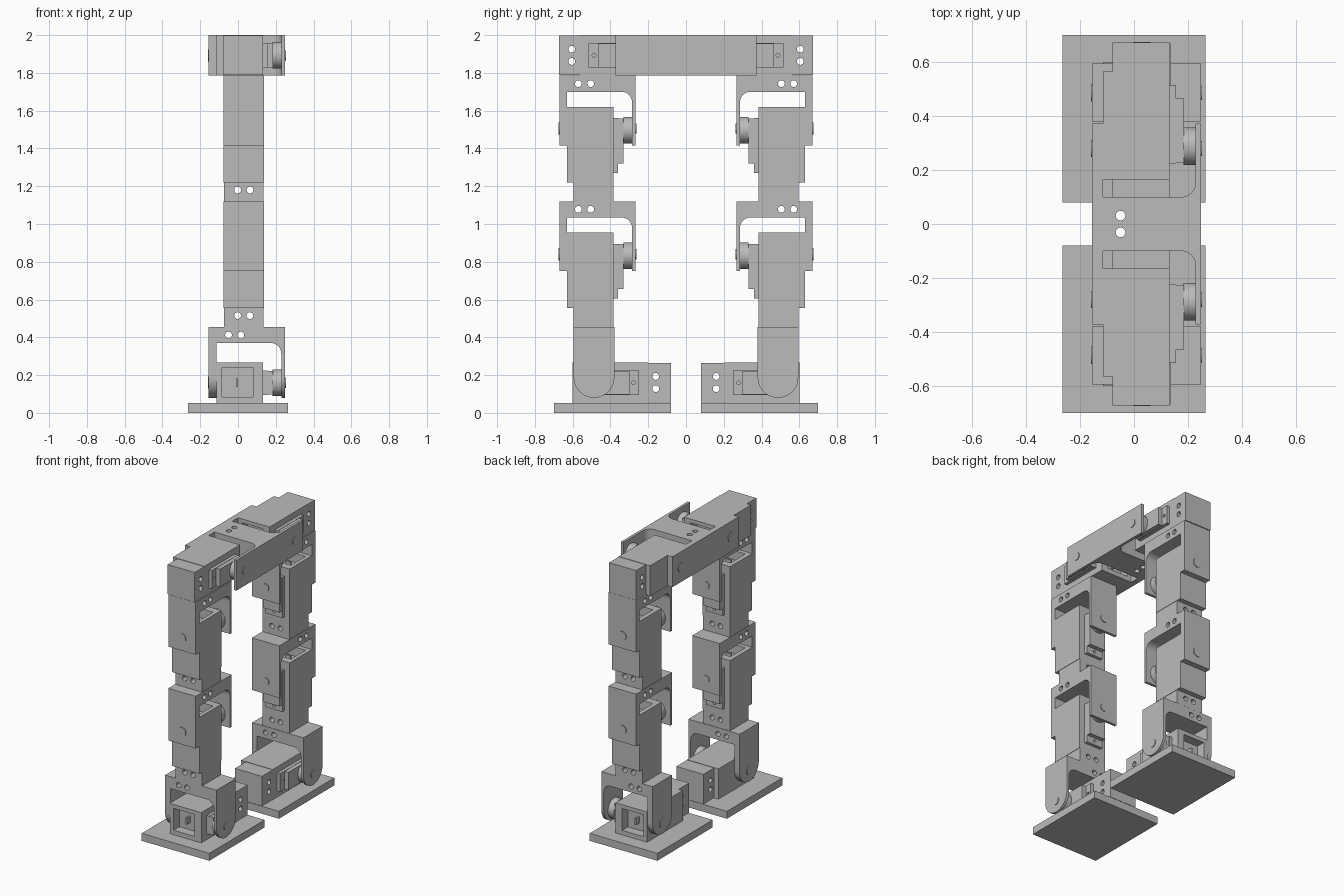
import bpy, bmesh, math
from mathutils import Matrix, Vector

if "Cube" in bpy.data.objects:
    bpy.data.objects.remove(bpy.data.objects["Cube"])

grey = bpy.data.materials.new("plain grey")
grey.diffuse_color = (0.5, 0.5, 0.5, 1)
grey.use_nodes = True
grey.node_tree.nodes["Principled BSDF"].inputs["Base Color"].default_value = grey.diffuse_color

# Local frame for every joint: a = pivot axis, l = along the limb, c = across
def frame(a, l, c, origin):
    m = Matrix((a, l, c)).transposed().to_4x4()
    m.translation = Vector(origin)
    return m

X, Y, Z = Vector((1, 0, 0)), Vector((0, 1, 0)), Vector((0, 0, 1))
HALF = 0.1075


def mesh_from(bm):
    bmesh.ops.recalc_face_normals(bm, faces=bm.faces)
    me = bpy.data.meshes.new("part")
    bm.to_mesh(me)
    bm.free()
    return me


def box(lo, hi):
    bm = bmesh.new()
    bmesh.ops.create_cube(bm, size=1)
    for v in bm.verts:
        v.co = [lo[i] + (v.co[i] + 0.5) * (hi[i] - lo[i]) for i in range(3)]
    return mesh_from(bm)


def prism(profile, c0, c1):
    bm = bmesh.new()
    f = bm.faces.new([bm.verts.new((p[0], p[1], c0)) for p in profile])
    r = bmesh.ops.extrude_face_region(bm, geom=[f])
    for v in r["geom"]:
        if isinstance(v, bmesh.types.BMVert):
            v.co.z = c1
    return mesh_from(bm)


def rod(axis, centre, radius, lo, hi, n=32):
    """Cylinder along local axis 0, 1 or 2; centre holds the other two coordinates."""
    bm = bmesh.new()
    bmesh.ops.create_cone(bm, cap_ends=True, segments=n, radius1=radius, radius2=radius, depth=hi - lo)
    for v in bm.verts:
        p = [v.co.x + centre[0], v.co.y + centre[1]]
        p.insert(axis, v.co.z + (lo + hi) / 2)
        v.co = p
    return mesh_from(bm)


def cut(me, cutters, op='DIFFERENCE'):
    ob = bpy.data.objects.new("work", me)
    bpy.context.collection.objects.link(ob)
    helpers = []
    for c in cutters:
        h = bpy.data.objects.new("cutter", c)
        h.hide_render = True
        bpy.context.collection.objects.link(h)
        m = ob.modifiers.new("cut", 'BOOLEAN')
        m.operation, m.object, m.solver = op, h, 'EXACT'
        helpers.append(h)
    dg = bpy.context.evaluated_depsgraph_get()
    res = bpy.data.meshes.new_from_object(ob.evaluated_get(dg))
    for o in helpers + [ob]:
        bpy.data.objects.remove(o)
    return res


def place(name, me, m, mirror=True):
    """Put a part on the +y side and its mirror image on the -y side."""
    for side in ((1, -1) if mirror else (1,)):
        d = me.copy()
        t = Matrix.Diagonal((1, side, 1, 1)) @ m
        d.transform(t)
        if t.determinant() < 0:
            d.flip_normals()
        d.materials.clear()
        d.materials.append(grey)
        ob = bpy.data.objects.new(name + ("_left" if side > 0 else "_right"), d)
        bpy.context.collection.objects.link(ob)
        bpy.ops.object.select_all(action='DESELECT')
        ob.select_set(True)
        bpy.context.view_layer.objects.active = ob
        bpy.ops.object.shade_smooth_by_angle(angle=math.radians(30))


def servo(name, m, stem_len):
    # casing with a square pocket in its pivot end
    casing = cut(box((0.383, -0.285, -HALF), (0.63, 0.115, HALF)),
                 [box((0.435, 0.05, -0.075), (0.60, 0.2, 0.08))])
    place(name + "_casing", casing, m)
    place(name + "_pocket_peg", box((0.514, 0.045, -0.022), (0.526, 0.09, 0.022)), m)
    # motor steps under the horn
    tab = cut(box((0.36, -0.235, -0.065), (0.39, 0.055, 0.065)),
              [rod(0, (-0.207, 0), 0.01, 0.3, 0.384, 16)])
    place(name + "_mount_tab", tab, m)
    place(name + "_gear_case", box((0.33, -0.185, -0.063), (0.362, 0.053, 0.063)), m)
    place(name + "_horn", rod(0, (-0.008, 0), 0.07, 0.283, 0.332), m)
    # drilled stem at the far end
    stem = cut(box((0.383, -0.285 - stem_len, -0.105), (0.595, -0.284, 0.105)),
               [rod(0, (-0.325, c), 0.018, 0.2, 0.8, 24) for c in (-0.032, 0.033)])
    place(name + "_stem", stem, m)


def bracket(name, m, bottom, inner, top, holes, rounded=False):
    # fork profile with one filleted inner corner
    r = 0.055
    fillet = [(0.286 + r - r * math.cos(t), inner - r + r * math.sin(t))
              for t in (i * math.pi / 16 for i in range(9))]
    pts = [(0.267, bottom), (0.286, bottom)] + fillet + [
        (0.63, inner), (0.63, bottom), (0.67, bottom), (0.67, top), (0.267, top)]
    me = prism(pts, -HALF, HALF)
    if rounded:
        # round the arm ends with an arch-shaped outline
        arch = [(-HALF * math.cos(t), bottom + HALF - HALF * math.sin(t))
                for t in (i * math.pi / 24 for i in range(25))]
        arch = [(-HALF, top + 0.1)] + arch + [(HALF, top + 0.1)]
        outline = prism(arch, -0.8, -0.1)
        # (c, l, -a) -> (a, l, c)
        outline.transform(Matrix(((0, 0, -1, 0), (0, 1, 0, 0), (1, 0, 0, 0), (0, 0, 0, 1))))
        me = cut(me, [outline], 'INTERSECT')
    me = cut(me, [rod(2, (a, l), 0.018, -0.3, 0.3, 24) for a, l in holes])
    place(name, me, m)
    # pivot screw heads
    place(name + "_outer_screw", rod(0, (0, 0), 0.032, 0.66, 0.675), m)
    screw = cut(rod(0, (0, 0), 0.027, 0.262, 0.275), [rod(0, (0, 0), 0.01, 0.2, 0.267, 16)])
    place(name + "_inner_screw", screw, m)


# Feet
place("foot_plate", box((-0.265, 0.08, 0), (0.265, 0.70, 0.053)), Matrix())

# Ankles
servo("ankle_servo", frame(-X, Y, Z, (0.515, 0.485, 0.16)), 0.12)
bracket("ankle_bracket", frame(-X, Z, Y, (0.515, 0.487, 0.16)),
        -0.08, 0.21, 0.295, [(0.565, 0.252), (0.50, 0.252)], True)

# Knees and thighs
for name, z in (("knee", 0.84), ("thigh", 1.505)):
    m = frame(Y, Z, X, (0.03, 0, z))
    servo(name + "_servo", m, 0.10)
    bracket(name + "_bracket", m, -0.09, 0.195, 0.28, [(0.505, 0.238), (0.57, 0.238)])

# Hips, the two forks meeting back to back in the middle
m = frame(-X, -Y, Z, (0.515, 0.28, 1.8925))
servo("hip_servo", m, 0.108)
bracket("hip_bracket", m, -0.092, 0.18, 0.28, [(0.565, 0.249)])
